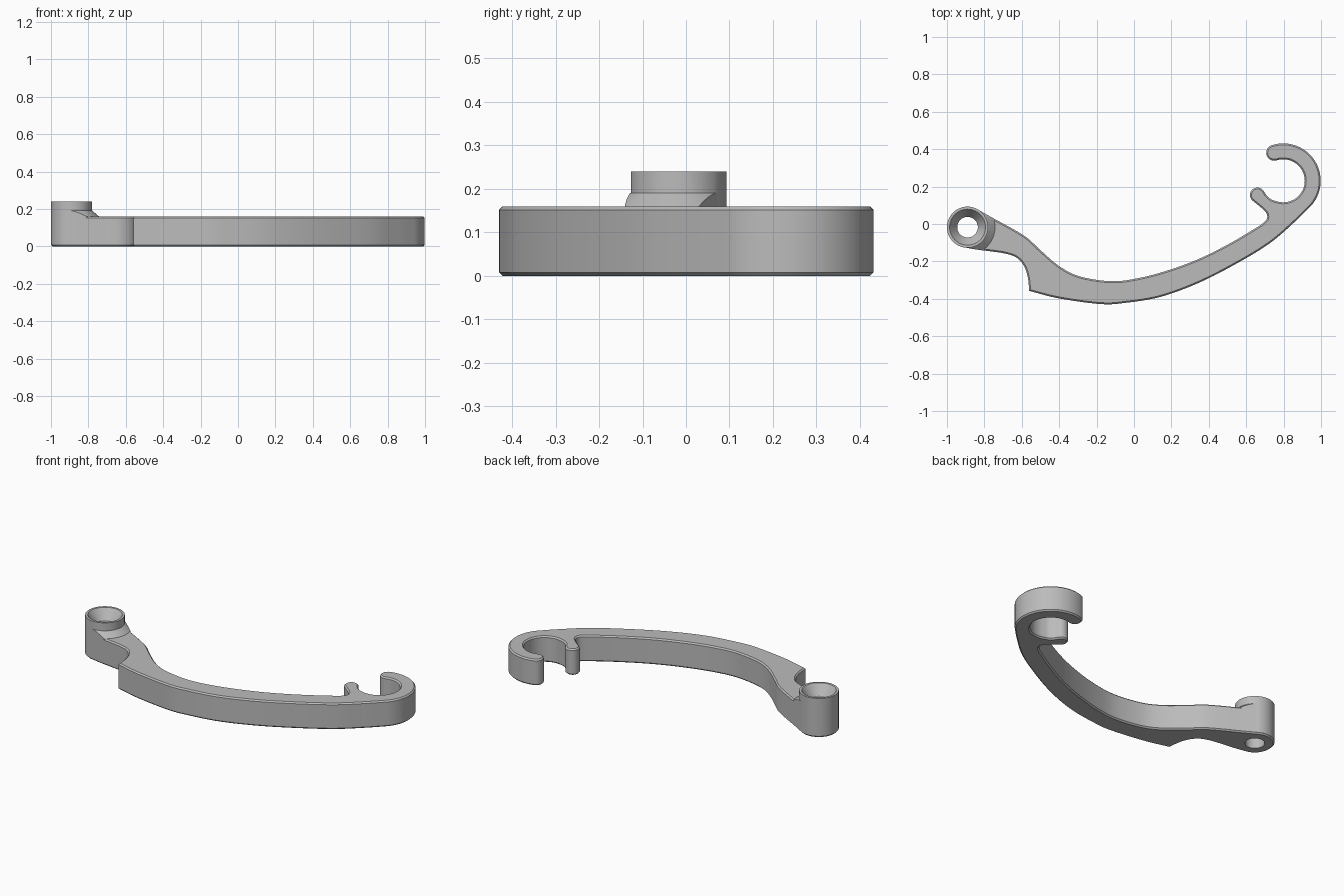
import bpy
import bmesh
from math import sin, cos, radians
from mathutils import Vector

if "Cube" in bpy.data.objects:
    bpy.data.objects.remove(bpy.data.objects["Cube"])

grey = bpy.data.materials.new("plain_grey")
grey.use_nodes = True
colour = (0.5, 0.5, 0.5, 1)
grey.diffuse_color = colour
grey.node_tree.nodes["Principled BSDF"].inputs["Base Color"].default_value = colour

THICK, RIM = 0.16, 0.008
BOSS, BOSS_R, BOSS_TOP = Vector((-0.89, -0.017)), 0.11, 0.24
HOOK, HOOK_IN, HOOK_OUT = Vector((0.798, 0.231)), 0.115, 0.2
TIP_ANGLE = 108


def polar(c, r, deg):
    return Vector((c[0] + r * cos(radians(deg)), c[1] + r * sin(radians(deg))))


def arc(c, r, a, b, n=24):
    return [polar(c, r, a + (b - a) * i / n) for i in range(n + 1)]


def spline(points, n=8):
    """Smooth open curve through the points, without its two end points."""
    p = [Vector(q) for q in points]
    p = [2 * p[0] - p[1]] + p + [2 * p[-1] - p[-2]]
    out = []
    for a, b, c, d in zip(p, p[1:], p[2:], p[3:]):
        for i in range(n):
            t = i / n
            out.append(0.5 * (2 * b + (c - a) * t + (2 * a - 5 * b + 4 * c - d) * t * t
                              + (3 * b - a - 3 * c + d) * t ** 3))
    return out[1:]


def finish(bm, name):
    bmesh.ops.recalc_face_normals(bm, faces=bm.faces)
    mesh = bpy.data.meshes.new(name)
    bm.to_mesh(mesh)
    bm.free()
    mesh.materials.append(grey)
    obj = bpy.data.objects.new(name, mesh)
    bpy.context.collection.objects.link(obj)
    return obj


def prism(name, outline, z0, z1, rim=0):
    bm = bmesh.new()
    base = bm.faces.new([bm.verts.new((p.x, p.y, z0)) for p in outline])
    new = bmesh.ops.extrude_face_region(bm, geom=[base], use_keep_orig=True)["geom"]
    bmesh.ops.translate(bm, vec=(0, 0, z1 - z0),
                        verts=[g for g in new if isinstance(g, bmesh.types.BMVert)])
    bmesh.ops.recalc_face_normals(bm, faces=bm.faces)
    if rim:
        edges = [e for e in bm.edges if abs(e.verts[0].co.z - e.verts[1].co.z) < 1e-5]
        bmesh.ops.bevel(bm, geom=edges, offset=rim, segments=1, affect="EDGES")
    return finish(bm, name)


def turned(name, profile, n=64):
    """Solid of (radius, height) rings stacked on the boss axis."""
    bm = bmesh.new()
    rings = [[bm.verts.new((*polar(BOSS, r, 360 * i / n), z)) for i in range(n)]
             for r, z in profile]
    for low, high in zip(rings, rings[1:]):
        for i in range(n):
            j = (i + 1) % n
            bm.faces.new((low[i], low[j], high[j], high[i]))
    bm.faces.new(rings[0])
    bm.faces.new(rings[-1])
    return finish(bm, name)


def combine(target, tool, operation):
    mod = target.modifiers.new(operation.lower(), "BOOLEAN")
    mod.operation, mod.object, mod.solver = operation, tool, "EXACT"
    bpy.context.view_layer.objects.active = target
    bpy.ops.object.modifier_apply(modifier=mod.name)
    bpy.data.objects.remove(tool)


# Arm outline, clockwise: boss, upper edge, finger, hook, lower edge
eye = arc(BOSS, BOSS_R - 0.0005, -105, -300, 40)
finger = arc((0.66, 0.155), 0.04, 225, 30, 14)
hook_inner = arc(HOOK, HOOK_IN, -105, TIP_ANGLE, 32)
tip = arc(polar(HOOK, (HOOK_IN + HOOK_OUT) / 2, TIP_ANGLE), (HOOK_OUT - HOOK_IN) / 2,
          TIP_ANGLE + 180, TIP_ANGLE, 14)
hook_outer = arc(HOOK, HOOK_OUT, TIP_ANGLE, -42, 40)
upper = spline([eye[-1], (-0.76, 0.035), (-0.65, -0.025), (-0.57, -0.075), (-0.5, -0.14),
                (-0.4, -0.225), (-0.29, -0.28), (-0.12, -0.306), (0.03, -0.288),
                (0.19, -0.245), (0.35, -0.185), (0.51, -0.105), (0.64, -0.028),
                (0.69, 0.005), (0.711, 0.03), (0.708, 0.058), (0.685, 0.083), finger[0]])
crook = spline([finger[-1], (0.71, 0.152), (0.735, 0.131), hook_inner[0]])
lower = spline([hook_outer[-1], (0.86, 0.012), (0.73, -0.1), (0.56, -0.205),
                (0.35, -0.313), (0.14, -0.39), (-0.05, -0.422), (-0.18, -0.428),
                (-0.4, -0.398), (-0.56, -0.358)])
notch = spline([(-0.56, -0.358), (-0.568, -0.285), (-0.588, -0.225), (-0.625, -0.182),
                (-0.68, -0.16), (-0.76, -0.147), (-0.84, -0.137), eye[0]])
outline = (eye + upper + finger + crook + hook_inner + tip[1:] + hook_outer[1:]
           + lower + [Vector((-0.56, -0.358))] + notch)

lever = prism("hooked_lever", outline, 0, THICK, RIM)

# Sloped skirt around the boss, trimmed to the arm outline
skirt = turned("boss_skirt", [(0.147, 0.1), (0.147, THICK), (0.108, 0.193)])
combine(skirt, prism("skirt_trim", outline, 0.05, 0.3), "INTERSECT")
combine(lever, skirt, "UNION")

# Raised boss with a countersunk through hole
combine(lever, turned("pivot_boss", [(BOSS_R, RIM), (BOSS_R, BOSS_TOP)]), "UNION")
bore = turned("bore_cutter", [(0.055, -0.1), (0.055, 0.18), (0.096, BOSS_TOP),
                              (0.096, 0.3)])
combine(lever, bore, "DIFFERENCE")

bpy.ops.object.select_all(action="DESELECT")
lever.select_set(True)
bpy.context.view_layer.objects.active = lever
bpy.ops.object.shade_smooth_by_angle(angle=radians(25))
